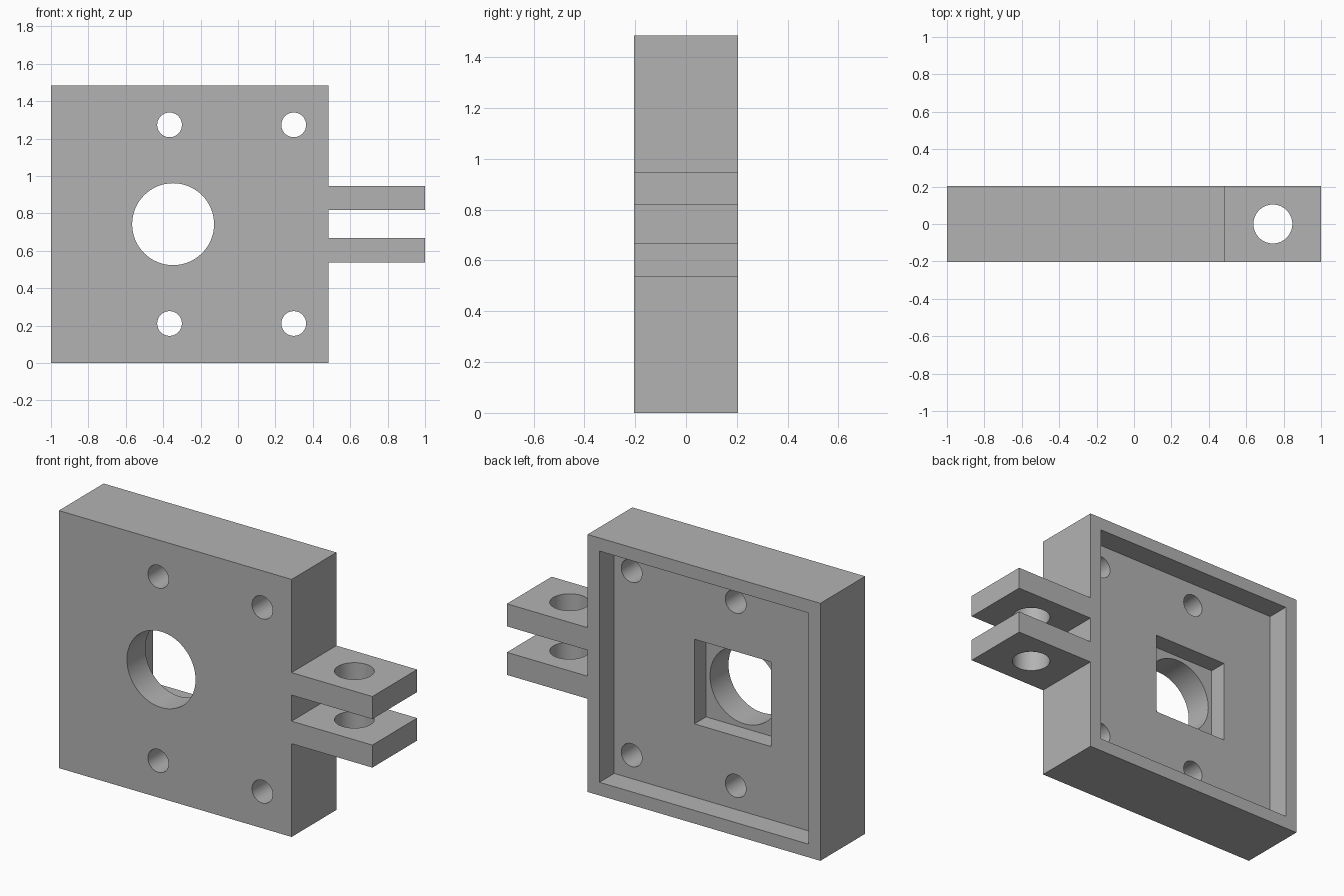
import bpy
from math import radians
from mathutils import Vector

cube = bpy.data.objects.get("Cube")
if cube:
    bpy.data.objects.remove(cube, do_unlink=True)

grey = bpy.data.materials.new("plain grey")
grey.use_nodes = True
colour = (0.45, 0.45, 0.45, 1)
grey.diffuse_color = colour
grey.node_tree.nodes["Principled BSDF"].inputs["Base Color"].default_value = colour

HALF = 0.204           # half the thickness
SIDE = 1.485           # plate side
MID = SIDE / 2         # mid height
RIGHT = SIDE - 1       # plate edge that carries the lugs
WALL = 0.076           # rim round the rear pocket


def box(name, low, high):
    low, high = Vector(low), Vector(high)
    bpy.ops.mesh.primitive_cube_add(size=1, location=(low + high) / 2)
    ob = bpy.context.object
    ob.name = name
    ob.scale = high - low
    bpy.ops.object.transform_apply(location=True, rotation=False, scale=True)
    return ob


def cylinder(name, centre, radius, depth, turn=0):
    bpy.ops.mesh.primitive_cylinder_add(vertices=64, radius=radius, depth=depth,
                                        location=centre, rotation=(turn, 0, 0))
    ob = bpy.context.object
    ob.name = name
    return ob


def combine(target, tool, operation):
    tool.hide_render = True
    mod = target.modifiers.new(operation.lower(), "BOOLEAN")
    mod.operation, mod.solver, mod.object = operation, "EXACT", tool
    bpy.context.view_layer.objects.active = target
    bpy.ops.object.modifier_apply(modifier=mod.name)
    bpy.data.objects.remove(tool, do_unlink=True)


# Square plate
plate = box("clevis_plate", (-1, -HALF, 0), (RIGHT, HALF, SIDE))

# Two lugs, overlapping the rim slightly before the union
for sign in (-1, 1):
    z = MID + sign * 0.14
    lug = box("lug", (RIGHT - 0.03, -HALF, z - 0.065), (1, HALF, z + 0.065))
    combine(plate, lug, "UNION")

# Pin hole through both lugs
combine(plate, cylinder("pin_hole", ((1 + RIGHT) / 2, 0, MID), 0.104, 1), "DIFFERENCE")

# Rear pocket and the square recess in its floor
bore_x, half_square = -0.347, 0.244
combine(plate, box("pocket", (-1 + WALL, 0.07, WALL),
                   (RIGHT - WALL, 0.4, SIDE - WALL)), "DIFFERENCE")
combine(plate, box("recess", (bore_x - half_square, -0.036, MID - half_square),
                   (bore_x + half_square, 0.3, MID + half_square)), "DIFFERENCE")

# Central bore and four screw holes
combine(plate, cylinder("bore", (bore_x, 0, MID), 0.219, 1, radians(90)), "DIFFERENCE")
for x in (-0.366, 0.298):
    for sign in (-1, 1):
        hole = cylinder("screw_hole", (x, 0, MID + sign * 0.531), 0.066, 1, radians(90))
        combine(plate, hole, "DIFFERENCE")

# Finish
plate.data.materials.clear()
plate.data.materials.append(grey)
bpy.ops.object.select_all(action="DESELECT")
plate.select_set(True)
bpy.context.view_layer.objects.active = plate
bpy.ops.object.shade_smooth_by_angle(angle=radians(30))
